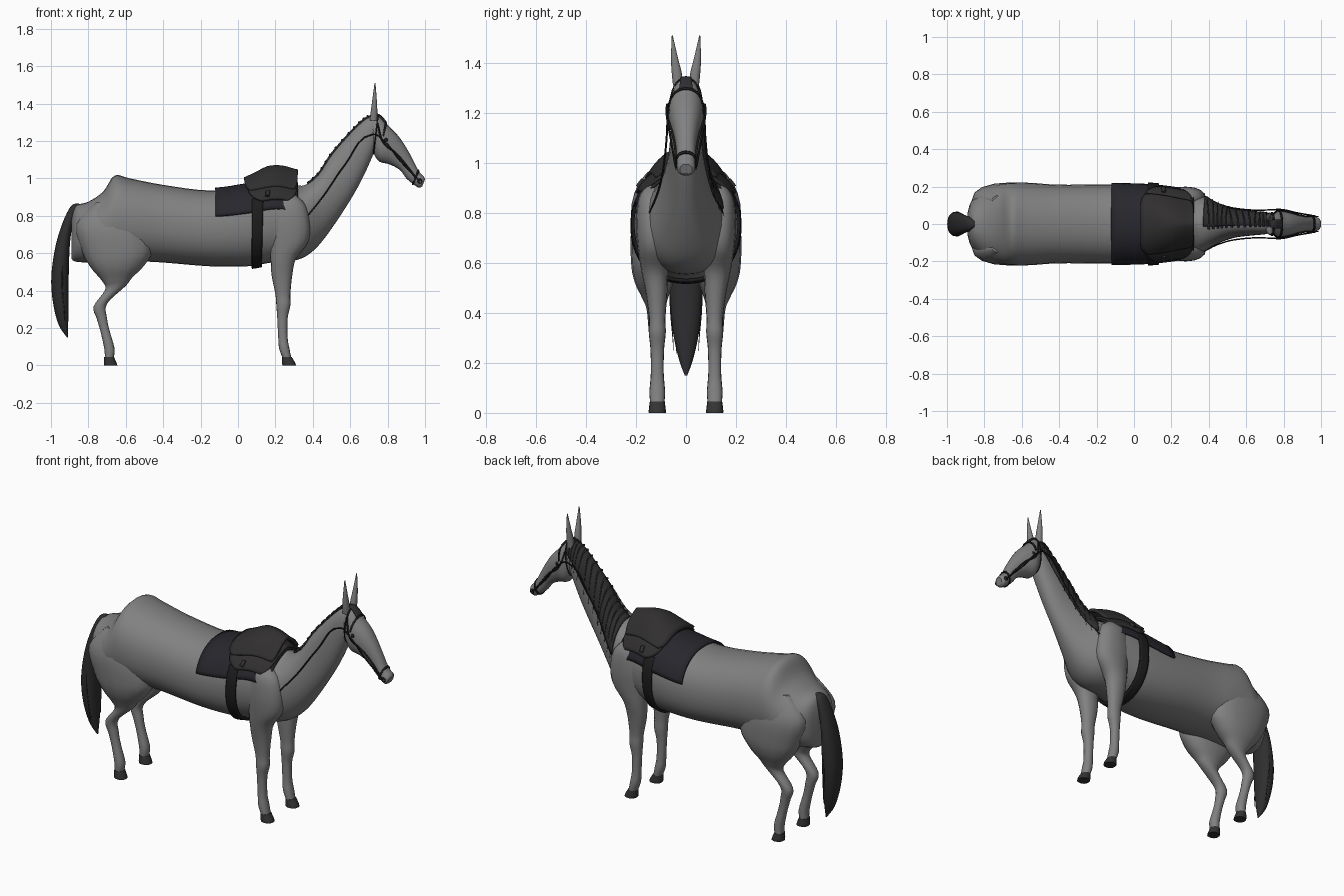
import bpy, bmesh, math, random
from mathutils import Vector

if "Cube" in bpy.data.objects:
    bpy.data.objects.remove(bpy.data.objects["Cube"])

random.seed(4)


def colour(name, rgb):
    m = bpy.data.materials.new(name)
    m.diffuse_color = (*rgb, 1)
    m.use_nodes = True
    m.node_tree.nodes["Principled BSDF"].inputs["Base Color"].default_value = m.diffuse_color
    return m


COAT = colour("grey_coat", (0.22, 0.22, 0.22))
HAIR = colour("dark_hair", (0.028, 0.027, 0.029))
LEATHER = colour("leather", (0.03, 0.028, 0.028))
CLOTH = colour("cloth", (0.02, 0.02, 0.026))
STRAP = colour("strap", (0.012, 0.012, 0.012))
HOOF = colour("hoof", (0.035, 0.033, 0.033))


# A section is (ax, az, bx, bz, half_width, y): an oval spanning points a and b
def section(secs, s):
    """Smoothly interpolated section at index s."""
    n = len(secs) - 1
    i = max(0, min(int(s), n - 1))
    t = s - i
    q = [Vector(secs[max(0, min(j, n))]) for j in (i - 1, i, i + 1, i + 2)]
    m1, m2 = (q[2] - q[0]) / 2, (q[3] - q[1]) / 2
    return (q[1] * (2*t**3 - 3*t*t + 1) + m1 * (t**3 - 2*t*t + t)
            + q[2] * (3*t*t - 2*t**3) + m2 * (t**3 - t*t))


def surf(secs, s, a, off=0.0):
    """Point on the lofted skin; a = 0 is the first edge, +a goes to +y."""
    ax, az, bx, bz, hw, y = section(secs, s)
    c = Vector(((ax + bx) / 2, y, (az + bz) / 2))
    u = Vector((ax - bx, 0, az - bz)) / 2
    u *= 1 + off / max(u.length, 0.001)
    ca, sa = math.cos(a), math.sin(a)
    p = q = 0.9
    if secs is BODY:  # narrower withers
        q += 0.5 * max(0, ca) * math.exp(-((s - 9.9) / 1.2) ** 2)
    return (c + u * math.copysign(abs(ca) ** p, ca)
            + Vector((0, (hw + off) * math.copysign(abs(sa) ** q, sa), 0)))


def finish(name, bm, mat):
    bmesh.ops.recalc_face_normals(bm, faces=bm.faces)
    me = bpy.data.meshes.new(name)
    bm.to_mesh(me)
    bm.free()
    for f in me.polygons:
        f.use_smooth = len(f.vertices) < 5
    ob = bpy.data.objects.new(name, me)
    bpy.context.collection.objects.link(ob)
    me.materials.append(mat)
    return ob


def loft(name, secs, mat=COAT, sides=24, sub=4):
    bm = bmesh.new()
    n = (len(secs) - 1) * sub
    rings = [[bm.verts.new(surf(secs, i / sub, 2 * math.pi * k / sides))
              for k in range(sides)] for i in range(n + 1)]
    for r, q in zip(rings, rings[1:]):
        for k in range(sides):
            j = (k + 1) % sides
            bm.faces.new((r[k], r[j], q[j], q[k]))
    bm.faces.new(rings[0])
    bm.faces.new(rings[-1])
    return finish(name, bm, mat)


def patch(name, secs, s0, s1, a0, a1, off, mat, thick=0.012, ns=14, na=28, rnd=0.0):
    """Sheet laid on a lofted skin; rnd pulls the end corners in."""
    bm = bmesh.new()
    grid = []
    for i in range(na + 1):
        v = i / na
        pull = rnd * abs(2 * v - 1) ** 6
        row = []
        for j in range(ns + 1):
            t = j / ns
            s = s0 + pull + (s1 - s0 - 2 * pull) * t
            o = off(t, v) if callable(off) else off
            row.append(bm.verts.new(surf(secs, s, a0 + (a1 - a0) * v, o)))
        grid.append(row)
    for r, q in zip(grid, grid[1:]):
        for j in range(ns):
            bm.faces.new((r[j], r[j + 1], q[j + 1], q[j]))
    ob = finish(name, bm, mat)
    mod = ob.modifiers.new("thickness", "SOLIDIFY")
    mod.thickness, mod.offset = thick, 0
    return ob


def strand(name, pts, radius, mat, taper=False):
    cu = bpy.data.curves.new(name, "CURVE")
    cu.dimensions = "3D"
    cu.bevel_depth, cu.bevel_resolution, cu.resolution_u = radius, 1, 5
    cu.use_fill_caps = True
    sp = cu.splines.new("BEZIER")
    sp.bezier_points.add(len(pts) - 1)
    for i, (b, p) in enumerate(zip(sp.bezier_points, pts)):
        b.co = p
        b.handle_left_type = b.handle_right_type = "AUTO"
        b.radius = 1.15 - i / (len(pts) - 1) if taper else 1
    cu.materials.append(mat)
    ob = bpy.data.objects.new(name, cu)
    bpy.context.collection.objects.link(ob)


# Trunk and neck in one loft
BODY = [(*r, 0) for r in (
    (-.89, .80, -.89, .57, .06), (-.865, .855, -.87, .555, .125), (-.8, .875, -.8, .55, .185),
    (-.72, .93, -.72, .55, .212), (-.66, 1.015, -.64, .55, .22), (-.58, 1.0, -.52, .555, .22),
    (-.4, .965, -.4, .55, .21), (-.15, .935, -.15, .53, .212), (.05, .96, .05, .53, .208),
    (.2, .985, .18, .55, .195), (.31, .965, .3, .56, .175), (.36, .965, .38, .595, .15),
    (.43, 1.02, .455, .67, .108), (.5, 1.125, .56, .82, .075), (.6, 1.24, .65, .97, .062),
    (.68, 1.315, .72, 1.12, .055), (.73, 1.33, .75, 1.2, .045))]
loft("body_and_neck", BODY, sides=32)

# Head
HEAD = [(*r, 0) for r in (
    (.70, 1.33, .715, 1.18, .04), (.75, 1.335, .725, 1.135, .058), (.80, 1.285, .755, 1.09, .07),
    (.85, 1.235, .81, 1.075, .06), (.89, 1.18, .865, 1.045, .047), (.93, 1.11, .90, 1.0, .039),
    (.965, 1.04, .935, .97, .037), (.993, 1.01, .967, .95, .036), (1.0, .995, .985, .957, .024))]
loft("head", HEAD)

# Legs, hooves, ears and eyes on both sides
FRONT = [(.30, .915, .22, .915, .025, .13), (.36, .86, .18, .86, .055, .135),
         (.385, .76, .165, .76, .065, .135), (.375, .66, .17, .65, .063, .13),
         (.31, .57, .175, .56, .053, .125), (.29, .48, .18, .48, .043, .118),
         (.28, .38, .2, .38, .033, .115), (.28, .32, .205, .32, .034, .115),
         (.265, .25, .21, .25, .027, .115), (.265, .15, .215, .15, .026, .115),
         (.275, .09, .22, .09, .031, .115), (.285, .04, .238, .04, .029, .115)]
REAR = [(-.56, .90, -.76, .87, .03, .13), (-.48, .74, -.865, .75, .086, .13),
        (-.46, .61, -.83, .60, .09, .13), (-.505, .53, -.785, .52, .078, .128),
        (-.565, .47, -.73, .455, .053, .124), (-.60, .425, -.71, .405, .038, .12),
        (-.70, .33, -.772, .315, .031, .118), (-.70, .25, -.755, .25, .027, .115),
        (-.685, .18, -.735, .18, .025, .115), (-.66, .09, -.715, .09, .03, .115),
        (-.665, .04, -.712, .04, .028, .115)]
FRONT_HOOF = [(.287, .045, .236, .045, .03, .115), (.305, .015, .235, .012, .034, .115),
              (.31, 0, .238, 0, .034, .115)]
REAR_HOOF = [(-.663, .045, -.715, .045, .03, .115), (-.65, .015, -.717, .012, .034, .115),
             (-.645, 0, -.715, 0, .034, .115)]
EAR = [(.745, 1.31, .705, 1.31, .02, .032), (.745, 1.36, .71, 1.36, .02, .037),
       (.742, 1.42, .718, 1.42, .014, .046), (.735, 1.51, .73, 1.51, .002, .055)]
for side, sy in (("left", 1), ("right", -1)):
    for nm, secs, mat in (("front_leg", FRONT, COAT), ("rear_leg", REAR, COAT),
                          ("front_hoof", FRONT_HOOF, HOOF), ("rear_hoof", REAR_HOOF, HOOF),
                          ("ear", EAR, COAT)):
        loft(f"{nm}_{side}", [(*r[:5], r[5] * sy) for r in secs], mat, 16)
    bpy.ops.mesh.primitive_uv_sphere_add(segments=12, ring_count=8, radius=.013,
                                         location=(.79, .06 * sy, 1.205))
    bpy.context.object.name = f"eye_{side}"
    bpy.context.object.data.materials.append(STRAP)

# Tail
TAIL = [(*r, 0) for r in (
    (-.85, .865, -.85, .80, .025), (-.89, .855, -.875, .78, .04), (-.935, .77, -.89, .72, .05),
    (-.975, .64, -.9, .63, .062), (-.998, .48, -.905, .48, .066), (-.99, .34, -.905, .34, .055),
    (-.96, .22, -.908, .22, .03), (-.915, .15, -.91, .15, .005))]
loft("tail", TAIL, HAIR)
for i in range(10):
    y = .062 * (i / 4.5 - 1)
    strand("tail_lock", [(-.9, y * .5, .76), (-.94, y, .5), (-.925, y * .8, .23 + random.random() * .08)],
           .007, HAIR, True)

# Mane lying on the left of the neck, with loose locks
patch("mane", BODY, 11.2, 16, -.1, 1.45, .005, HAIR, .01, 24, 12)
for i in range(14):
    s = 11.6 + 4.3 * i / 13
    d = random.uniform(.1, .5)
    strand("mane_lock", [surf(BODY, s, -.2, .008), surf(BODY, s, .15, .012),
                         surf(BODY, s - d * .4, .8, .013), surf(BODY, s - d, 1.6, .014)],
           .006, HAIR, True)
patch("forelock", HEAD, .6, 1.8, -.3, .3, .005, HAIR, .01, 8, 8)

# Saddle cloth, flaps, seat and girth
patch("saddle_cloth", BODY, 7.13, 10.15, -1.3, 1.3, .009, CLOTH, .012)
patch("saddle_flaps", BODY, 8.0, 10.1, -1.08, 1.08, .02, LEATHER, .014, rnd=.5)
patch("saddle_seat", BODY, 7.92, 10.1, -.72, .72,
      lambda t, v: .026 + .05 * math.sin(math.pi * v) ** 1.2
      * min(1, .25 + t * 2.2) * (1 - .15 * max(0, t - .7)), LEATHER, .02, rnd=.2)
patch("girth", BODY, 8.15, 8.55, .95, 2 * math.pi - .95, .01, STRAP, .012, 4, 40)
for sy in (1, -1):
    strand("stirrup_buckle", [surf(BODY, 8.72, .85 * sy, .028), surf(BODY, 8.7, 1.0 * sy, .028)],
           .012, LEATHER)

# Bridle bands and straps on the head
TAU = 2 * math.pi
patch("noseband", HEAD, 5.9, 6.1, 0, TAU, .003, STRAP, .005, 2, 28)
patch("browband", HEAD, 1.75, 1.9, -1.3, 1.3, .004, STRAP, .005, 2, 28)
patch("headpiece", HEAD, .9, 1.05, 0, TAU, .004, STRAP, .005, 2, 28)
for sy in (1, -1):
    strand("cheek_strap", [surf(HEAD, s, a * sy, .003) for s, a in
                           ((1, 1.0), (2, 1.55), (3.3, 1.65), (4.7, 1.65), (6.1, 1.6))], .005, STRAP)
    # Rein from the bit along the cheek and down the neck
    strand("rein", [(.972, .042 * sy, .985), (.87, .06 * sy, 1.09), (.78, .078 * sy, 1.2),
                    (.72, .075 * sy, 1.235), (.57, .08 * sy, 1.07), (.46, .105 * sy, .91),
                    (.365, .15 * sy, .79)], .004, STRAP)
    bpy.ops.mesh.primitive_torus_add(major_radius=.011, minor_radius=.003, major_segments=16,
                                     minor_segments=6, location=(.972, .04 * sy, .985),
                                     rotation=(math.pi / 2, 0, 0))
    bpy.context.object.name = "bit_ring"
    bpy.context.object.data.materials.append(STRAP)
